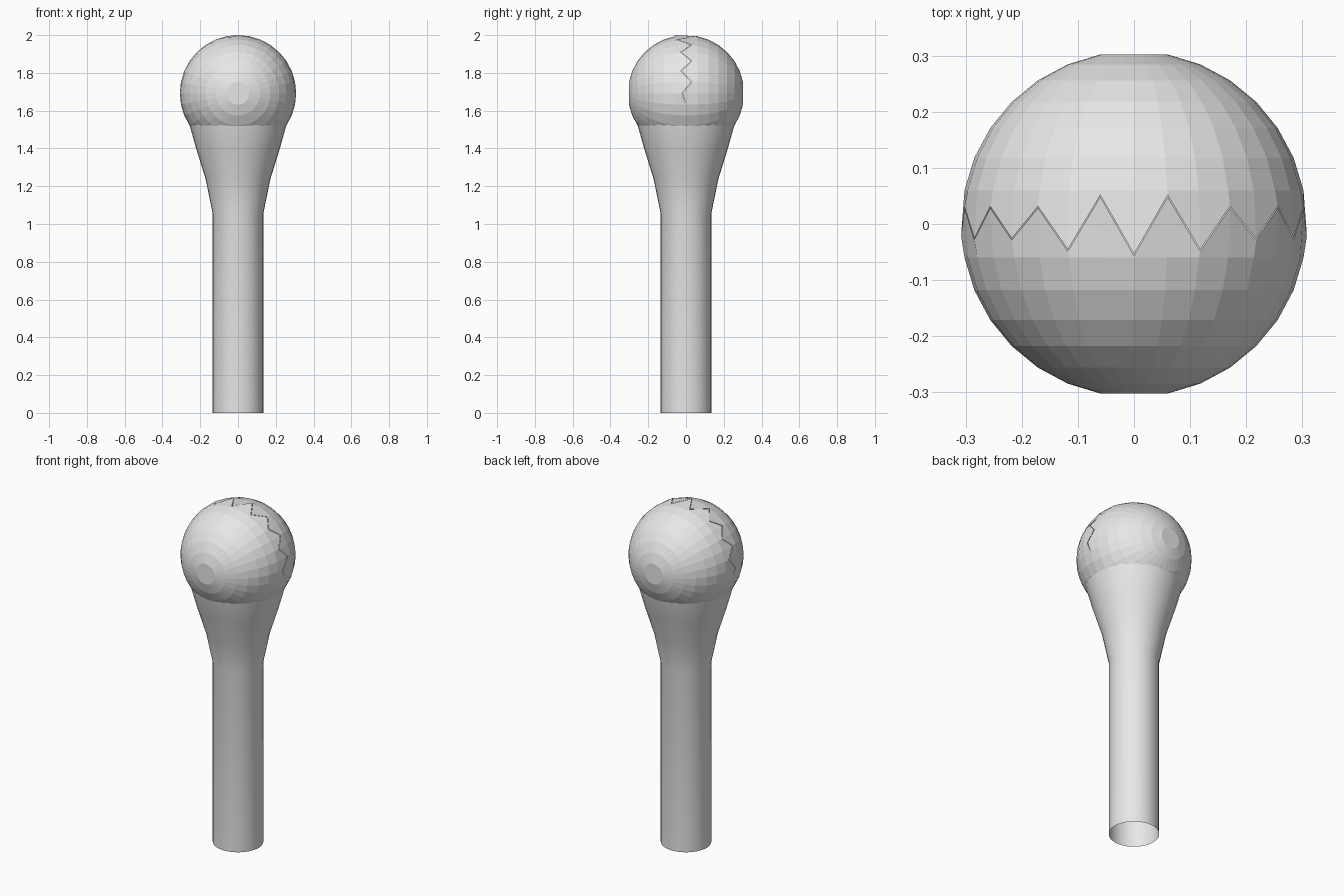
import bpy
import bmesh
from math import sin, cos, pi

if "Cube" in bpy.data.objects:
    bpy.data.objects.remove(bpy.data.objects["Cube"], do_unlink=True)

SEGMENTS = 32
BALL_RADIUS = 0.308
BALL_Z = 2 - BALL_RADIUS
GAP = 0.0015

grey = bpy.data.materials.new("light grey")
grey.use_nodes = True
grey.diffuse_color = (0.8, 0.8, 0.8, 1)
grey.node_tree.nodes["Principled BSDF"].inputs["Base Color"].default_value = (0.8, 0.8, 0.8, 1)


def loft(name, rings, cap_end=False, smooth=False):
    """Skin a list of closed rings of points, optionally closing the last one."""
    bm = bmesh.new()
    loops = [[bm.verts.new(p) for p in ring] for ring in rings]
    for a, b in zip(loops, loops[1:]):
        for i in range(SEGMENTS):
            k = (i + 1) % SEGMENTS
            bm.faces.new((a[i], a[k], b[k], b[i]))
    if cap_end:
        bm.faces.new(loops[-1])
    bmesh.ops.recalc_face_normals(bm, faces=bm.faces)
    # Make sure the skin faces away from its own middle
    middle = sum((v.co for v in bm.verts), bm.verts[:][0].co * 0) / len(bm.verts)
    if sum((f.calc_center_median() - middle).dot(f.normal) for f in bm.faces) < 0:
        bmesh.ops.reverse_faces(bm, faces=bm.faces)
    for f in bm.faces:
        f.smooth = smooth
    mesh = bpy.data.meshes.new(name)
    bm.to_mesh(mesh)
    bm.free()
    mesh.materials.append(grey)
    obj = bpy.data.objects.new(name, mesh)
    bpy.context.collection.objects.link(obj)
    return obj


def angle(i):
    return 2 * pi * i / SEGMENTS


# Ball: two half shells, axis along y, meeting at a zigzag crack over the top
CRACK = [0.055, 0.05, 0.047, 0.03, 0.027, 0.03, 0.027, 0.03, 0.02]


def crack_y(i, side):
    step = min(i, SEGMENTS - i)
    if step >= len(CRACK):
        return 0
    return (CRACK[step] if step % 2 else -CRACK[step]) + side * GAP


def ball_point(i, radius, y):
    return (radius * sin(angle(i)), y, BALL_Z + radius * cos(angle(i)))


for name, side in (("front_shell", -1), ("back_shell", 1)):
    rings = [[ball_point(i, BALL_RADIUS, crack_y(i, side)) for i in range(SEGMENTS)]]
    for lat in range(1, 8):
        t = lat * pi / 16
        rings.append([ball_point(i, BALL_RADIUS * cos(t), side * BALL_RADIUS * sin(t))
                      for i in range(SEGMENTS)])
    loft(name, rings, cap_end=True)

# Stalk: open tube flaring into a cup that holds the ball
PROFILE = [(0.135, 0), (0.135, 1.06), (0.172, 1.24), (0.222, 1.40),
           (0.262, 1.545), (0.27, 1.6)]
loft("stalk", [[(r * cos(angle(i)), r * sin(angle(i)), z) for i in range(SEGMENTS)]
               for r, z in PROFILE], smooth=True)
